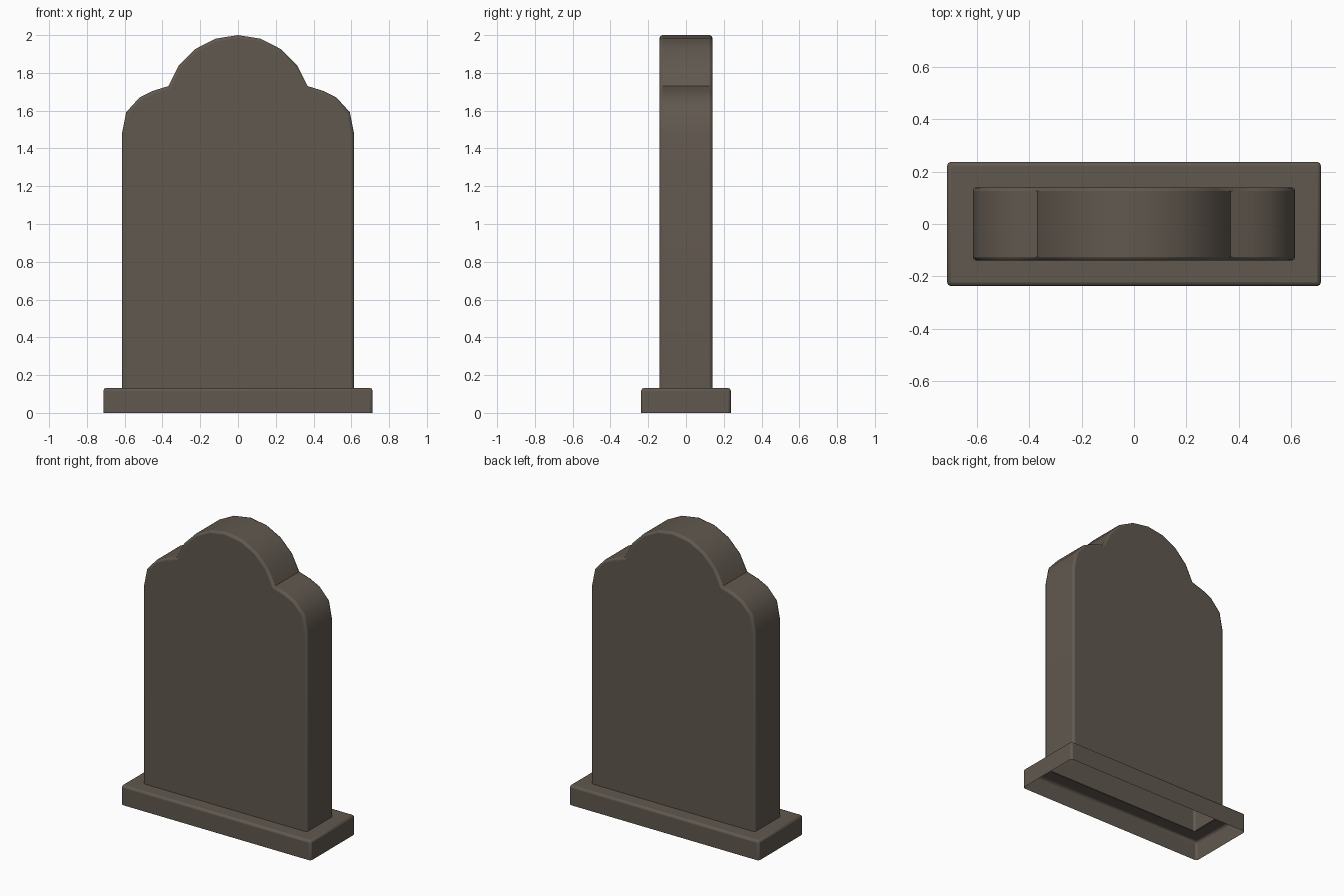
import bpy, bmesh, math

if "Cube" in bpy.data.objects:
    bpy.data.objects.remove(bpy.data.objects["Cube"])

stone = bpy.data.materials.new("dark weathered stone")
stone.diffuse_color = (0.119, 0.098, 0.078, 1)
stone.use_nodes = True
stone.node_tree.nodes["Principled BSDF"].inputs["Base Color"].default_value = stone.diffuse_color


def finish(name, bm, width):
    """Turn a bmesh into an object with softened edges."""
    me = bpy.data.meshes.new(name)
    bm.to_mesh(me)
    bm.free()
    me.materials.append(stone)
    ob = bpy.data.objects.new(name, me)
    bpy.context.collection.objects.link(ob)
    bev = ob.modifiers.new("soft edges", 'BEVEL')
    bev.width = width
    bev.segments = 2
    bev.limit_method = 'ANGLE'
    bev.angle_limit = math.radians(65)
    bpy.ops.object.select_all(action='DESELECT')
    ob.select_set(True)
    bpy.context.view_layer.objects.active = ob
    bpy.ops.object.shade_smooth_by_angle(angle=math.radians(35))
    return ob


# upright slab: rounded shoulders and a round head, open underneath
half = [(0.615, 0.13), (0.615, 1.475), (0.592, 1.592), (0.52, 1.671), (0.45, 1.705)]
R, CZ, START = 0.386, 1.614, 17.5
for k in range(8):
    a = math.radians(START + (90 - START) * k / 4)
    if k < 4:
        half.append((R * math.cos(a), CZ + R * math.sin(a)))
profile = half + [(0, 2.0)] + [(-x, z) for x, z in reversed(half)]

bm = bmesh.new()
front = [bm.verts.new((x, -0.14, z)) for x, z in profile]
back = [bm.verts.new((x, 0.14, z)) for x, z in profile]
bm.faces.new(front)
bm.faces.new(back[::-1])
for i in range(len(profile) - 1):
    bm.faces.new((front[i], back[i], back[i + 1], front[i + 1]))
finish("slab", bm, 0.015)


# plinth: hollow from below, with an opening in its top under the slab
def ring(bm, hx, hy, z):
    return [bm.verts.new((sx * hx, sy * hy, z))
            for sx, sy in ((-1, -1), (1, -1), (1, 1), (-1, 1))]


bm = bmesh.new()
rings = [ring(bm, 0.713, 0.237, 0), ring(bm, 0.713, 0.237, 0.132),
         ring(bm, 0.611, 0.137, 0.132)]
for low, high in zip(rings, rings[1:]):
    for i in range(4):
        j = (i + 1) % 4
        bm.faces.new((low[i], low[j], high[j], high[i]))
finish("plinth", bm, 0.015)
